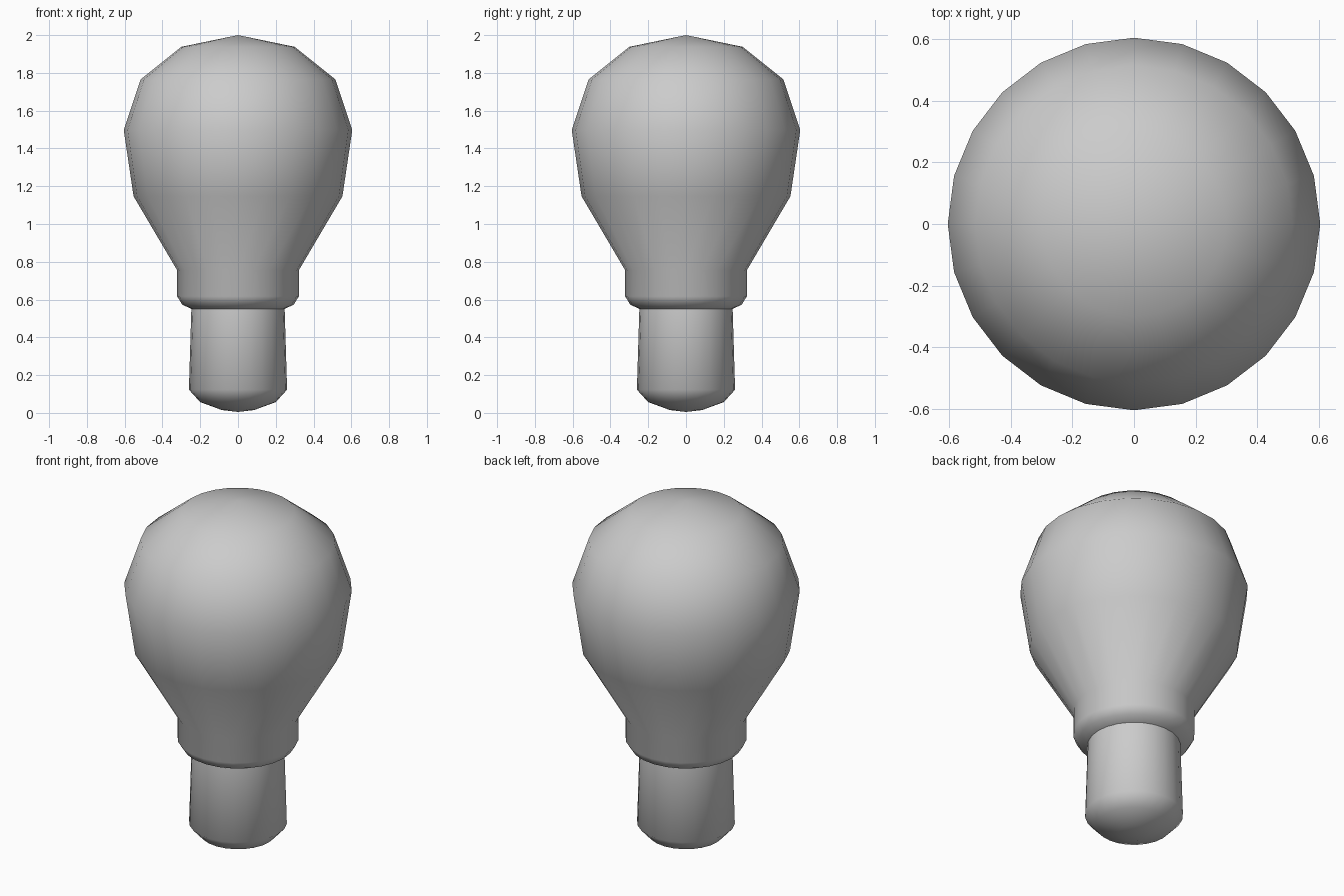
import bpy, bmesh, math

if "Cube" in bpy.data.objects:
    bpy.data.objects.remove(bpy.data.objects["Cube"])

SIDES = 24


def lathe(name, profile):
    """Revolve (radius, z) points, listed bottom to top, around z."""
    bm = bmesh.new()
    rings = []
    for r, z in profile:
        if r == 0:
            rings.append([bm.verts.new((0, 0, z))] * SIDES)
        else:
            rings.append([bm.verts.new((r * math.cos(math.tau * i / SIDES),
                                        r * math.sin(math.tau * i / SIDES), z))
                          for i in range(SIDES)])
    for low, high in zip(rings, rings[1:]):
        for i in range(SIDES):
            j = (i + 1) % SIDES
            # poles repeat a vertex, so drop duplicates to get triangles
            bm.faces.new(list(dict.fromkeys((low[i], low[j], high[j], high[i]))))
    bmesh.ops.recalc_face_normals(bm, faces=bm.faces)
    for f in bm.faces:
        f.smooth = True
    mesh = bpy.data.meshes.new(name)
    bm.to_mesh(mesh)
    bm.free()
    obj = bpy.data.objects.new(name, mesh)
    bpy.context.collection.objects.link(obj)
    return obj


# Glass bulb with its narrow collar
lathe("glass_bulb", [(0.245, 0.55), (0.295, 0.573), (0.322, 0.617), (0.322, 0.755),
                     (0.553, 1.147), (0.605, 1.498), (0.515, 1.766),
                     (0.30, 1.938), (0, 2.0)])

# Screw base with rounded bottom
lathe("bulb_base", [(0, 0.005), (0.085, 0.015), (0.20, 0.057), (0.26, 0.123),
                    (0.247, 0.55)])
